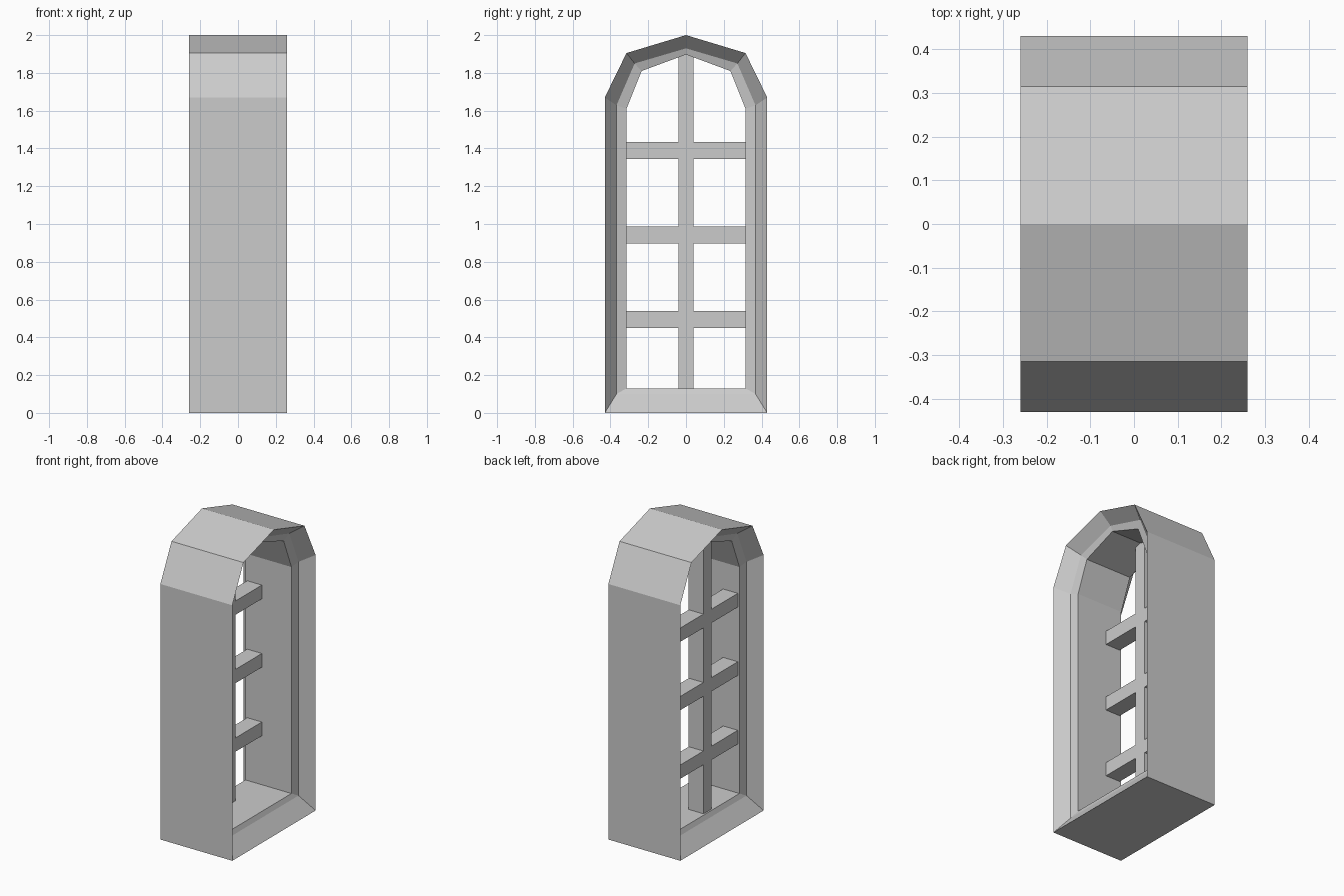
import bpy, bmesh

if "Cube" in bpy.data.objects:
    bpy.data.objects.remove(bpy.data.objects["Cube"])

# Half profiles (y, z) from sill corner up to the apex
OUTER = [(0.43, 0.0), (0.43, 1.67), (0.315, 1.905), (0.0, 2.0)]
MIDDLE = [(0.368, 0.10), (0.368, 1.628), (0.272, 1.85), (0.0, 1.93)]
INNER = [(0.315, 0.13), (0.315, 1.61), (0.235, 1.81), (0.0, 1.897)]


def mirrored(half):
    return half + [(-y, z) for y, z in reversed(half[:-1])]


def make_object(name, bm):
    bmesh.ops.recalc_face_normals(bm, faces=bm.faces)
    mesh = bpy.data.meshes.new(name)
    bm.to_mesh(mesh)
    bm.free()
    obj = bpy.data.objects.new(name, mesh)
    bpy.context.collection.objects.link(obj)
    return obj


# Arched frame: closed loop of rings, outer wall, bevels, inner wall
bm = bmesh.new()
sections = [(-0.26, OUTER), (0.26, OUTER), (0.18, MIDDLE), (0.166, INNER),
            (-0.166, INNER), (-0.18, MIDDLE)]
rings = [[bm.verts.new((x, y, z)) for y, z in mirrored(p)] for x, p in sections]
for i, a in enumerate(rings):
    b = rings[(i + 1) % len(rings)]
    n = len(a)
    for j in range(n):
        k = (j + 1) % n
        bm.faces.new((a[j], a[k], b[k], b[j]))
make_object("arched_frame", bm)


def bar(name, y0, y1, z0, z1, x0=-0.155, x1=-0.047):
    bm = bmesh.new()
    bmesh.ops.create_cube(bm, size=1)
    for v in bm.verts:
        v.co.x = x1 if v.co.x > 0 else x0
        v.co.y = y1 if v.co.y > 0 else y0
        v.co.z = z1 if v.co.z > 0 else z0
    make_object(name, bm)


# Window bars, set towards the -x side
bar("vertical_bar", -0.04, 0.04, 0.11, 1.91)
for i, z in enumerate((0.495, 0.943, 1.39)):
    bar(f"horizontal_bar_{i + 1}", -0.33, 0.33, z - 0.045, z + 0.045,
        -0.154, -0.048)
